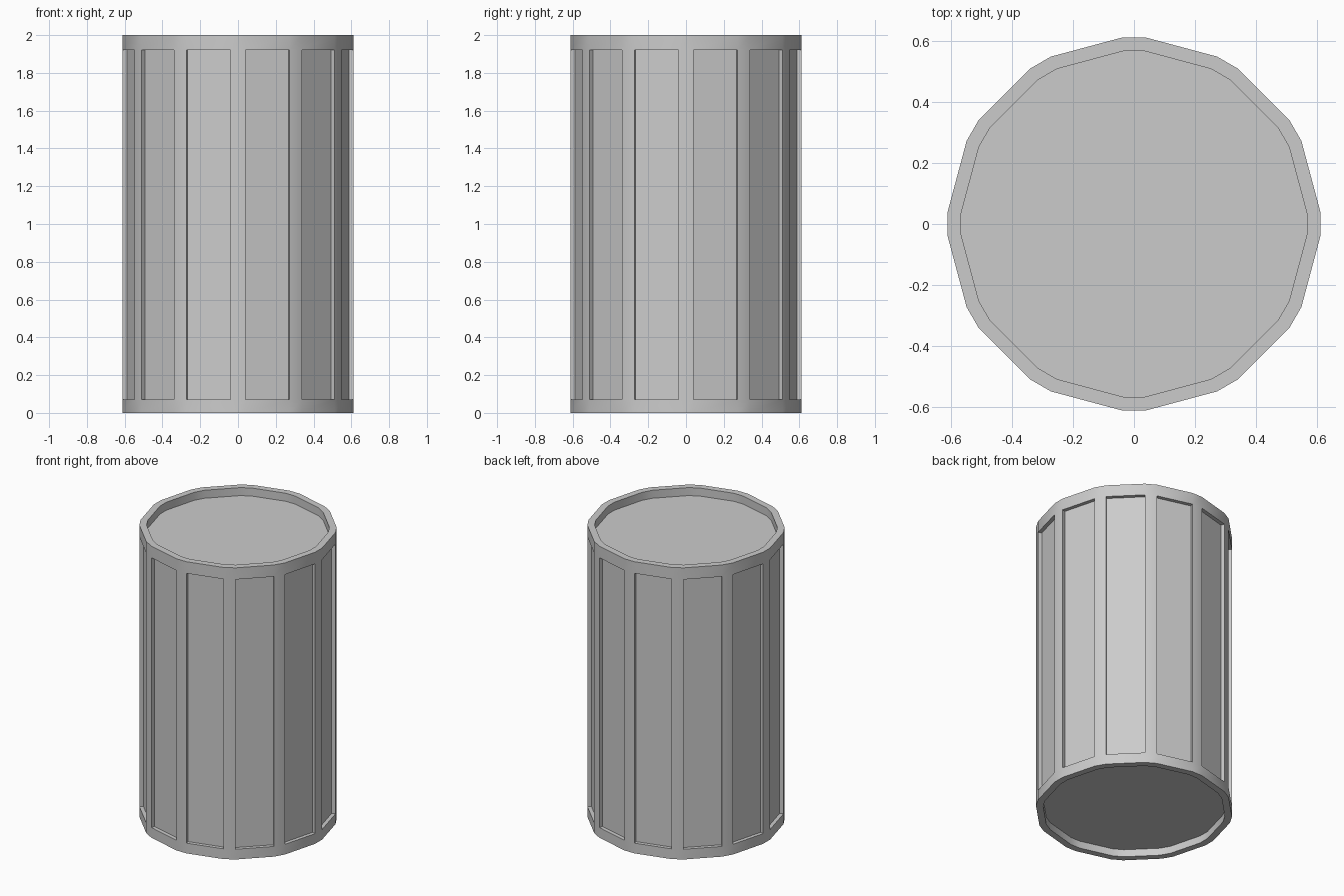
import bpy, bmesh, math

if "Cube" in bpy.data.objects:
    bpy.data.objects.remove(bpy.data.objects["Cube"])

R_OUT, R_IN = 0.613, 0.568      # outer wall and inner lip radius
HALF = math.radians(3.6)        # half angle of each narrow rib
DEPTH = 0.025                   # panel recess

bm = bmesh.new()


def ring(r, z):
    """24 points: pairs either side of each of 12 rib directions."""
    pts = []
    for k in range(12):
        for s in (-1, 1):
            a = math.radians(30 * k) + s * HALF
            pts.append(bm.verts.new((r * math.cos(a), r * math.sin(a), z)))
    return pts


# Drum wall: inner bottom, lower lip, panels, upper lip, inner top
profile = [(R_IN, 0.05), (R_IN, 0), (R_OUT, 0), (R_OUT, 0.07),
           (R_OUT, 1.92), (R_OUT, 2), (R_IN, 2), (R_IN, 1.945)]
rings = [ring(r, z) for r, z in profile]
panels = []
for row, (a, b) in enumerate(zip(rings, rings[1:])):
    for i in range(24):
        j = (i + 1) % 24
        f = bm.faces.new((a[i], a[j], b[j], b[i]))
        if row == 3 and i % 2 == 1:
            panels.append(f)

# Sunken end caps
bm.faces.new(rings[-1])
bm.faces.new(list(reversed(rings[0])))
bm.normal_update()

# Recessed wide panels between the ribs
for f in bmesh.ops.extrude_discrete_faces(bm, faces=panels)["faces"]:
    f.normal_update()
    bmesh.ops.translate(bm, verts=f.verts, vec=-f.normal * DEPTH)
bmesh.ops.recalc_face_normals(bm, faces=bm.faces)

mesh = bpy.data.meshes.new("drum")
bm.to_mesh(mesh)
bm.free()
drum = bpy.data.objects.new("drum", mesh)
bpy.context.collection.objects.link(drum)
bpy.context.view_layer.objects.active = drum
drum.select_set(True)
bpy.ops.object.shade_smooth_by_angle(angle=math.radians(30))
